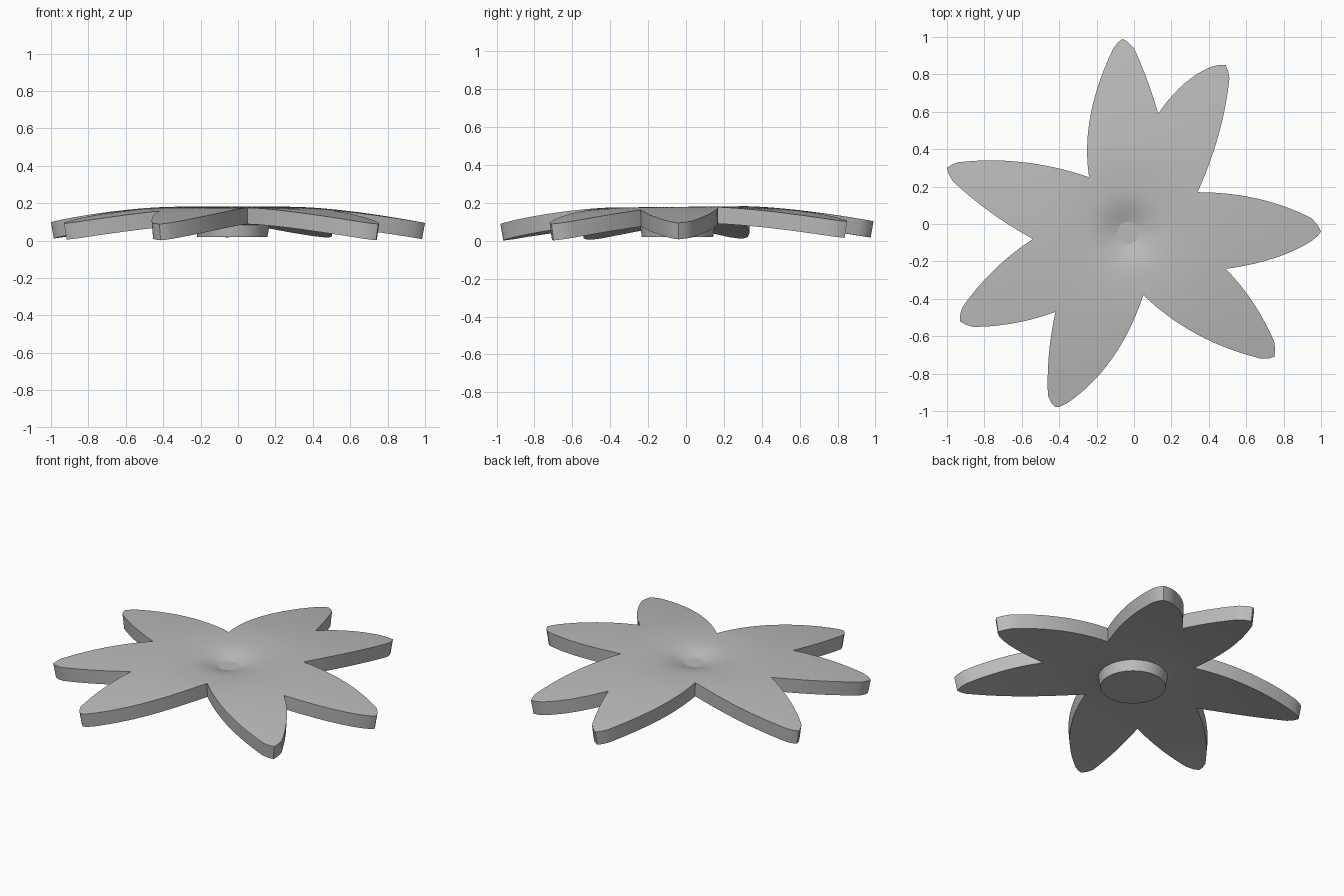
import bpy
import bmesh
import math
from mathutils import Vector

default_cube = bpy.data.objects.get("Cube")
if default_cube:
    bpy.data.objects.remove(default_cube, do_unlink=True)

CENTRE = Vector((-0.03, -0.045))

# Each petal: valley, first side control, tip start, tip, tip end, second side control
PETALS = [
    [(-.24, .25), (-.29, .57), (-.11, .94), (-.06, .99), (0, .94), (.07, .79)],
    [(.13, .59), (.25, .77), (.41, .84), (.49, .85), (.51, .78), (.48, .48)],
    [(.34, .17), (.68, .17), (.95, .03), (1, -.04), (.95, -.09), (.78, -.2)],
    [(.49, -.24), (.65, -.4), (.75, -.63), (.75, -.71), (.68, -.72), (.31, -.63)],
    [(.05, -.38), (-.08, -.77), (-.36, -.96), (-.42, -.98), (-.46, -.92), (-.47, -.7)],
    [(-.42, -.47), (-.64, -.55), (-.86, -.55), (-.93, -.52), (-.92, -.45), (-.77, -.23)],
    [(-.54, -.08), (-.78, .05), (-.97, .23), (-1, .3), (-.94, .33), (-.59, .37)],
]
SIDE_STEPS = 14
RINGS = 24


def make_material(name, colour):
    mat = bpy.data.materials.new(name)
    mat.use_nodes = True
    mat.diffuse_color = colour
    mat.node_tree.nodes["Principled BSDF"].inputs["Base Color"].default_value = colour
    return mat


def make_object(name, bm, mat):
    mesh = bpy.data.meshes.new(name)
    bm.to_mesh(mesh)
    bm.free()
    mesh.materials.append(mat)
    obj = bpy.data.objects.new(name, mesh)
    bpy.context.collection.objects.link(obj)
    return obj


def activate(obj):
    bpy.ops.object.select_all(action='DESELECT')
    obj.select_set(True)
    bpy.context.view_layer.objects.active = obj


def side_curve(start, control, end):
    """Points along one curved petal side, without the end point."""
    points = []
    for i in range(SIDE_STEPS):
        t = i / SIDE_STEPS
        points.append(start * (1 - t) ** 2 + control * 2 * t * (1 - t) + end * t * t)
    return points


def flower_outline():
    outline = []
    for i, petal in enumerate(PETALS):
        valley, ctrl_a, tip_a, tip, tip_b, ctrl_b = map(Vector, petal)
        next_valley = Vector(PETALS[(i + 1) % len(PETALS)][0])
        outline += side_curve(valley, ctrl_a, tip_a)
        outline += [tip_a, tip_a.lerp(tip, 0.5) + (tip - CENTRE) * 0.006, tip]
        outline += [tip.lerp(tip_b, 0.5) + (tip - CENTRE) * 0.006]
        outline += side_curve(tip_b, ctrl_b, next_valley)
    outline.reverse()  # counter-clockwise, so the faces look up
    return outline


def surface_height(p):
    """Dimpled middle, flat shoulder and drooping petals."""
    r = (p - CENTRE).length
    dimple = 0.05 * math.exp(-(r / 0.13) ** 2)
    droop = 0.085 * (max(0, r - 0.35) / 0.68) ** 1.5
    return 0.18 - dimple - droop + 0.01 * p.y


grey = make_material("plain grey", (0.5, 0.5, 0.5, 1))

# Petals: concentric rings of the outline, thickened downward
bm = bmesh.new()
outline = flower_outline()
count = len(outline)
middle = bm.verts.new((*CENTRE, surface_height(CENTRE)))
rings = []
for k in range(1, RINGS + 1):
    ring = []
    for p in outline:
        q = CENTRE.lerp(p, k / RINGS)
        ring.append(bm.verts.new((*q, surface_height(q))))
    rings.append(ring)
for i in range(count):
    j = (i + 1) % count
    bm.faces.new((middle, rings[0][i], rings[0][j]))
    for inner, outer in zip(rings, rings[1:]):
        bm.faces.new((inner[i], outer[i], outer[j], inner[j]))
bm.normal_update()
if sum(f.normal.z for f in bm.faces) < 0:
    bmesh.ops.reverse_faces(bm, faces=bm.faces[:])
petals = make_object("flower_petals", bm, grey)
activate(petals)
solid = petals.modifiers.new("thickness", 'SOLIDIFY')
solid.thickness = 0.088
solid.offset = -1
bpy.ops.object.modifier_apply(modifier=solid.name)
bpy.ops.object.shade_smooth_by_angle(angle=math.radians(35))

# Hub: tapered disc beneath, its top just showing in the dimple
bm = bmesh.new()
bottom, top = 0.02, 0.139
bmesh.ops.create_cone(bm, cap_ends=True, segments=64, radius1=0.188,
                      radius2=0.207, depth=top - bottom)
bmesh.ops.translate(bm, verts=bm.verts, vec=(*CENTRE, (top + bottom) / 2))
hub = make_object("hub_disc", bm, grey)
activate(hub)
bpy.ops.object.shade_smooth_by_angle(angle=math.radians(35))
